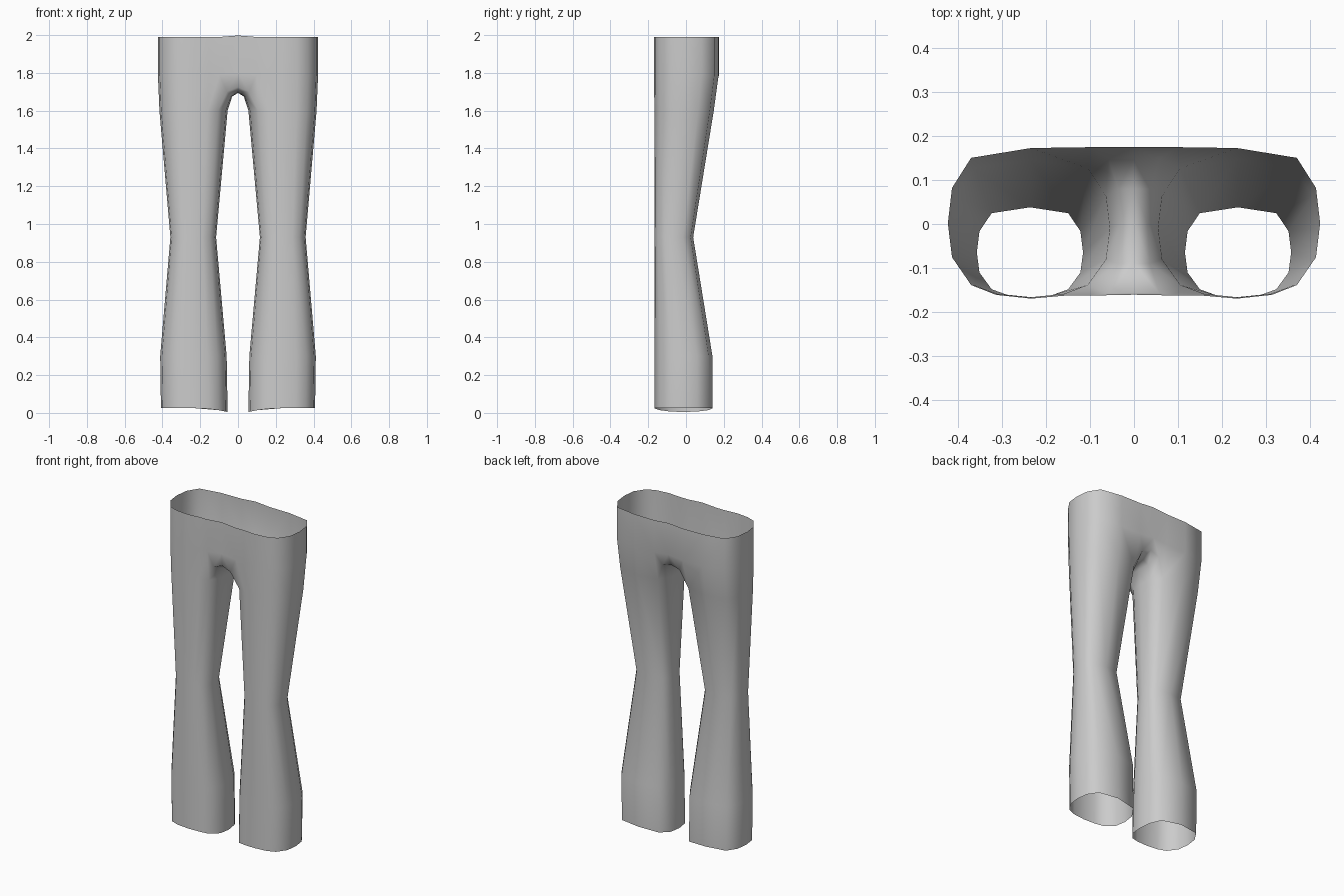
import bpy, bmesh

if "Cube" in bpy.data.objects:
    bpy.data.objects.remove(bpy.data.objects["Cube"])

# Unit leg section (u: inner -1 to outer 1, v: front -1 to back 1)
outer = [(.72, .87), (.95, .47), (1, 0), (.95, -.45), (.72, -.82), (.42, -.95)]
section = [(0, 1)] + outer + [(0, -1)] + [(-u, v) for u, v in reversed(outer)]
N = len(section)

# Leg stations: z, inner x, outer x, front y, back y
stations = [
    (.025, .055, .408, -.167, .14),
    (.30, .06, .412, -.167, .14),
    (.93, .116, .358, -.167, .038),
    (1.60, .055, .416, -.167, .147),
]

bm = bmesh.new()


def section_points(x0, x1, y0, y1):
    return [((x0 + x1) / 2 + u * (x1 - x0) / 2,
             (y0 + y1) / 2 + v * (y1 - y0) / 2) for u, v in section]


def strip(a, b, closed=False):
    for i in range(len(a) if closed else len(a) - 1):
        j = (i + 1) % len(a)
        bm.faces.new((a[i], a[j], b[j], b[i]))


# Leg, with the hem dipping on the inner side
rings = []
for k, (z, *box) in enumerate(stations):
    ring = []
    for (x, y), (u, v) in zip(section_points(*box), section):
        dip = .02 * max(0, -u) ** 2 if k == 0 else 0
        ring.append(bm.verts.new((x, y, z - dip)))
    rings.append(ring)
for a, b in zip(rings, rings[1:]):
    strip(a, b, True)
thigh = rings[-1]

# Hip and waist: outer columns, running from centre back to centre front
cols = [N - 1] + list(range(10))


def torso_ring(z, z_mid):
    p = section_points(.045, .424, -.17, .173)
    pts = [(0, .175, z_mid)]
    for i in cols:
        x, y = p[i]
        if i == N - 1:
            y = .175
        elif i in (8, 9):
            y = -.163
        pts.append((x, y, z))
    pts.append((0, -.161, z_mid))
    return [bm.verts.new(q) for q in pts]


hip = torso_ring(1.79, 1.80)
waist = torso_ring(1.99, 1.998)
strip(hip, waist)
strip([thigh[i] for i in cols], hip[1:-1])

# Crotch saddle between the legs
inner = thigh[9:]
arch = [bm.verts.new(p) for p in [
    (.058, -.158, 1.70), (.036, -.09, 1.675), (.031, 0, 1.675),
    (.036, .08, 1.68), (.058, .148, 1.71)]]
ridge = [bm.verts.new(p) for p in [
    (0, -.157, 1.725), (0, -.09, 1.70), (0, 0, 1.694),
    (0, .08, 1.70), (0, .15, 1.73)]]
strip(inner, arch)
strip(arch, ridge)
for leg, mid, c, side, centre in (
        (inner[0], arch[0], ridge[0], hip[-2], hip[-1]),
        (inner[-1], arch[-1], ridge[-1], hip[1], hip[0])):
    bm.faces.new((leg, mid, side))
    bm.faces.new((mid, c, centre, side))

bmesh.ops.recalc_face_normals(bm, faces=bm.faces[:])
# Face the outer thigh outwards
bm.faces.ensure_lookup_table()
side_face = max(bm.faces, key=lambda f: f.calc_center_median().x)
if side_face.normal.x < 0:
    bmesh.ops.reverse_faces(bm, faces=bm.faces[:])
for f in bm.faces:
    f.smooth = True

# Trousers, mirrored across the centre
mesh = bpy.data.meshes.new("trousers")
bm.to_mesh(mesh)
bm.free()
trousers = bpy.data.objects.new("trousers", mesh)
bpy.context.collection.objects.link(trousers)
mirror = trousers.modifiers.new("mirror", 'MIRROR')
mirror.use_clip = True
mirror.merge_threshold = .001
